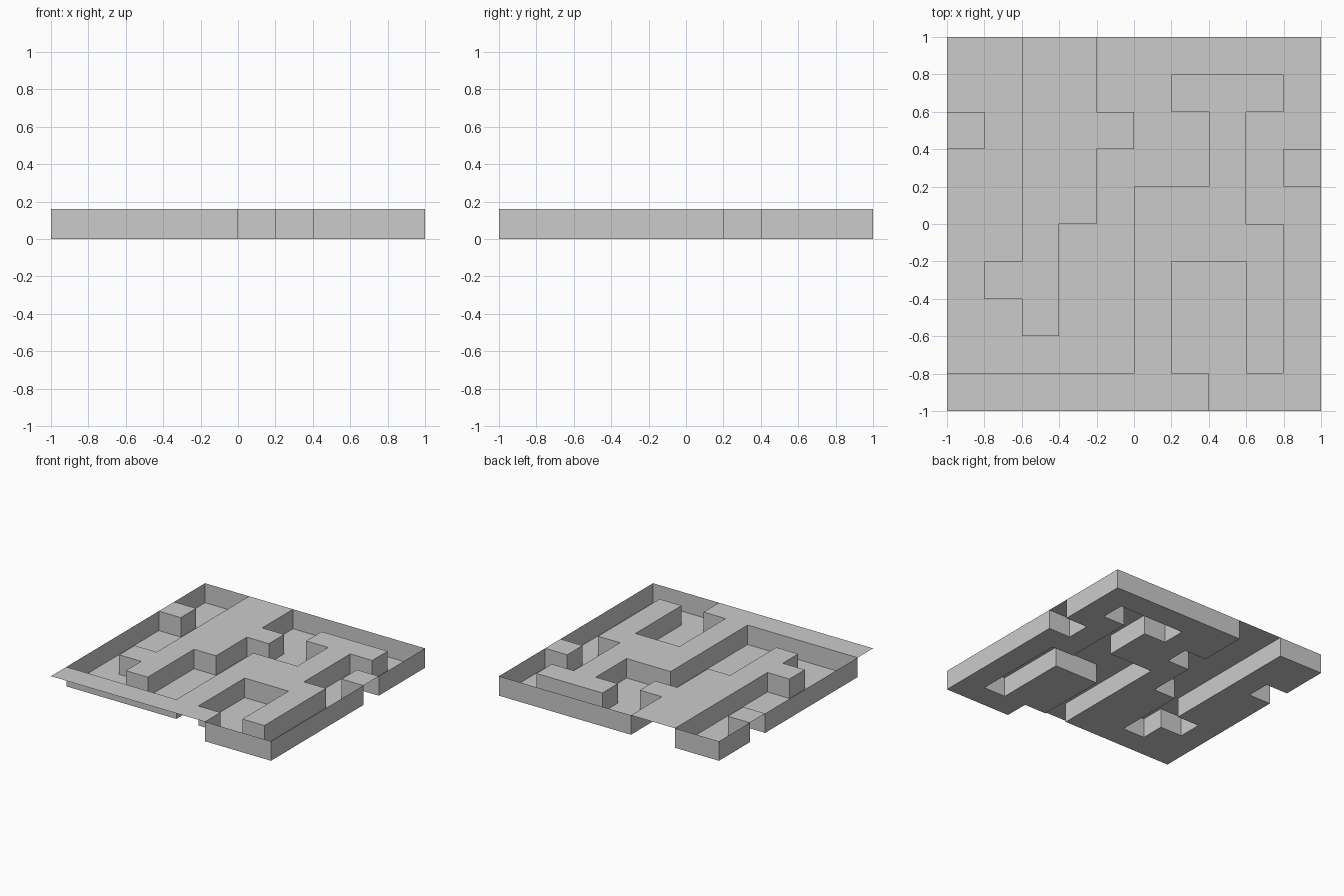
import bpy, bmesh

if "Cube" in bpy.data.objects:
    bpy.data.objects.remove(bpy.data.objects["Cube"])

# Plan of the maze, back row first: '#' raised plateau, '.' sunken floor
PLAN = ["..##......",
        "..##..###.",
        "#.###..#..",
        "..##...#.#",
        "..##.###..",
        "..#..####.",
        ".##..#..#.",
        "..#..#..#.",
        ".....#..#.",
        "#######..."]
N, CELL, HEIGHT = 10, 0.2, 0.16

grey = bpy.data.materials.new("plain grey")
grey.diffuse_color = (0.6, 0.6, 0.6, 1)
grey.use_nodes = True
grey.node_tree.nodes["Principled BSDF"].inputs["Base Color"].default_value = grey.diffuse_color


def raised(i, j):
    # everything outside the plan counts as raised, so sunken edges get a rim
    return not (0 <= i < N and 0 <= j < N) or PLAN[N - 1 - j][i] == "#"


bm = bmesh.new()


def quad(*pts):
    bm.faces.new([bm.verts.new((x * CELL - 1, y * CELL - 1, z)) for x, y, z in pts])


for i in range(N):
    for j in range(N):
        # plateau or floor tile
        z = HEIGHT if raised(i, j) else 0
        quad((i, j, z), (i + 1, j, z), (i + 1, j + 1, z), (i, j + 1, z))
        if z:
            continue
        # walls facing into the sunken cell
        corners = [(i, j), (i + 1, j), (i + 1, j + 1), (i, j + 1)]
        sides = [(0, -1), (1, 0), (0, 1), (-1, 0)]
        for k, (di, dj) in enumerate(sides):
            if raised(i + di, j + dj):
                a, b = corners[k], corners[(k + 1) % 4]
                quad((*b, 0), (*a, 0), (*a, HEIGHT), (*b, HEIGHT))

bmesh.ops.remove_doubles(bm, verts=bm.verts, dist=0.001)
mesh = bpy.data.meshes.new("maze_sheet")
bm.to_mesh(mesh)
bm.free()
mesh.materials.append(grey)
obj = bpy.data.objects.new("maze_sheet", mesh)
bpy.context.collection.objects.link(obj)
